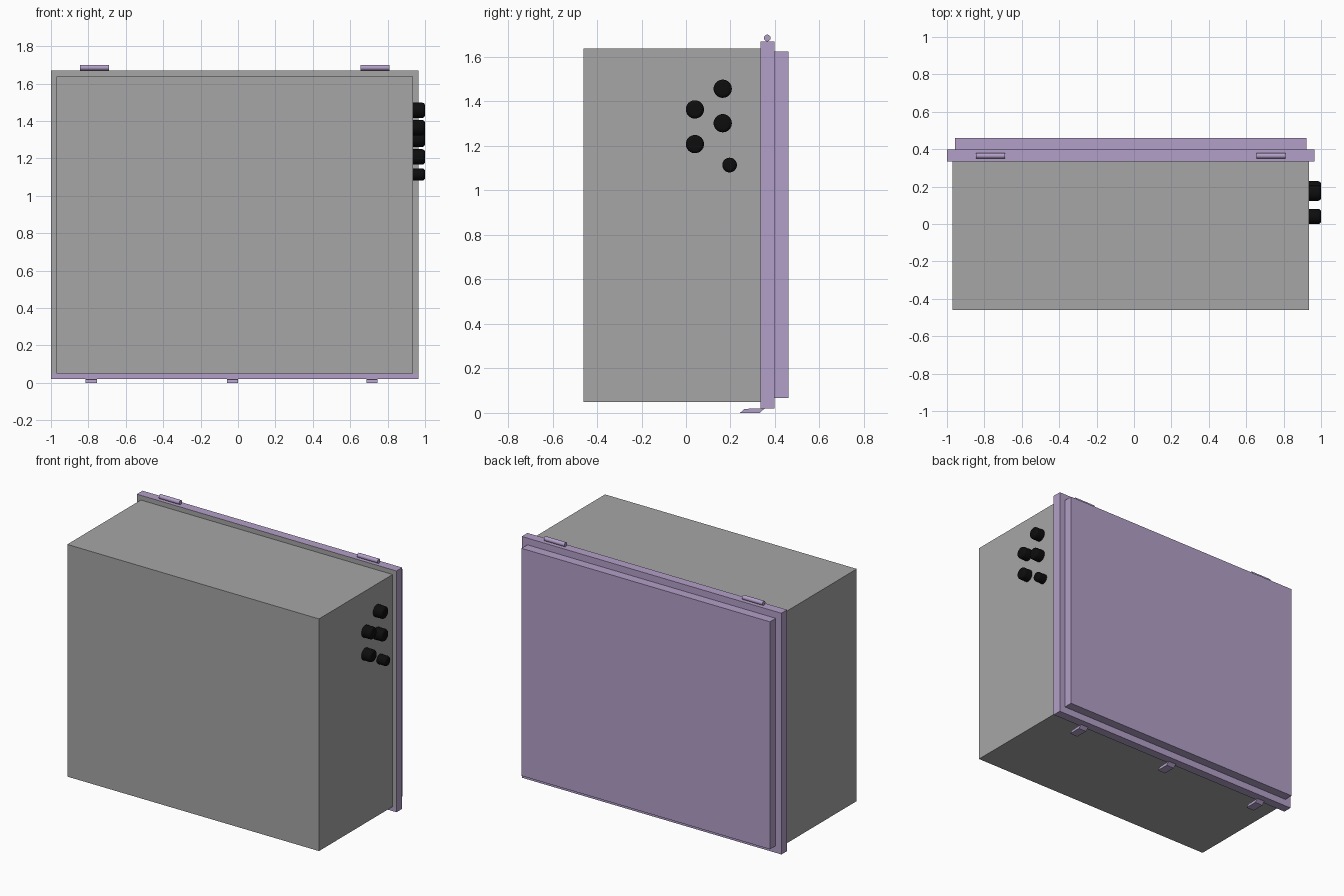
import bpy, bmesh, math
from mathutils import Matrix

if "Cube" in bpy.data.objects:
    bpy.data.objects.remove(bpy.data.objects["Cube"])


def material(name, rgb):
    m = bpy.data.materials.new(name)
    m.diffuse_color = (*rgb, 1)
    m.use_nodes = True
    m.node_tree.nodes["Principled BSDF"].inputs["Base Color"].default_value = m.diffuse_color
    return m


GREY = material("grey metal", (0.38, 0.38, 0.38))
LILAC = material("lilac metal", (0.45, 0.35, 0.58))
BLACK = material("black rubber", (0.004, 0.004, 0.004))


def finish(bm, name, *mats):
    bmesh.ops.recalc_face_normals(bm, faces=bm.faces)
    me = bpy.data.meshes.new(name)
    bm.to_mesh(me)
    bm.free()
    for m in mats:
        me.materials.append(m)
    ob = bpy.data.objects.new(name, me)
    bpy.context.collection.objects.link(ob)
    return ob


def box_mesh(x, y, z):
    bm = bmesh.new()
    bmesh.ops.create_cube(bm, size=1)
    for v in bm.verts:
        v.co = [(r[0] + r[1]) / 2 + c * (r[1] - r[0]) for r, c in zip((x, y, z), v.co)]
    return bm


def x_cylinder(name, x0, x1, y, z, r, mat, bevel=0.0):
    bm = bmesh.new()
    mtx = Matrix.Translation(((x0 + x1) / 2, y, z)) @ Matrix.Rotation(math.pi / 2, 4, 'Y')
    bmesh.ops.create_cone(bm, cap_ends=True, segments=32, radius1=r, radius2=r,
                          depth=x1 - x0, matrix=mtx)
    if bevel:
        rim = [e for e in bm.edges if all(v.co.x > x1 - 1e-4 for v in e.verts)]
        bmesh.ops.bevel(bm, geom=rim, offset=bevel, segments=4, profile=0.5, affect='EDGES')
    for f in bm.faces:
        f.smooth = abs(f.normal.x) < 0.99
    ob = finish(bm, name, mat)
    bpy.ops.object.select_all(action='DESELECT')
    ob.select_set(True)
    bpy.context.view_layer.objects.active = ob
    bpy.ops.object.shade_smooth_by_angle()


# Cabinet body
finish(box_mesh((-0.97, 0.935), (-0.46, 0.336), (0.05, 1.638)), "cabinet_body", GREY)

# Flange: front side grey above the sill, lilac elsewhere
bm = box_mesh((-1.0, 0.965), (0.335, 0.397), (0.02, 1.67))
bmesh.ops.bisect_plane(bm, geom=bm.verts[:] + bm.edges[:] + bm.faces[:],
                       plane_co=(0, 0, 0.05), plane_no=(0, 0, 1))
bm.normal_update()
for f in bm.faces:
    f.material_index = int(f.normal.y < -0.9 and f.calc_center_median().z > 0.05)
finish(bm, "flange", LILAC, GREY)

# Door panel on the back
finish(box_mesh((-0.957, 0.922), (0.396, 0.46), (0.068, 1.624)), "door_panel", LILAC)

# Hinge barrels on top
for i, x in enumerate((-0.845, 0.655)):
    x_cylinder(f"hinge_{i + 1}", x, x + 0.155, 0.365, 1.685, 0.015, LILAC)

# Latch tabs underneath, a slanted profile extruded along x
PROFILE = [(0.243, 0.0), (0.262, 0.018), (0.355, 0.021), (0.335, 0.004), (0.333, 0.0)]
for i, x in enumerate((-0.785, -0.03, 0.717)):
    bm = bmesh.new()
    face = bm.faces.new([bm.verts.new((x - 0.03, y, z)) for y, z in PROFILE])
    ext = bmesh.ops.extrude_face_region(bm, geom=[face])["geom"]
    for v in ext:
        if isinstance(v, bmesh.types.BMVert):
            v.co.x += 0.06
    finish(bm, f"latch_tab_{i + 1}", LILAC)

# Cable glands on the right side
GLANDS = [(0.165, 1.457, 0.041), (0.04, 1.364, 0.041), (0.165, 1.302, 0.041),
          (0.04, 1.208, 0.041), (0.196, 1.114, 0.033)]
for i, (y, z, r) in enumerate(GLANDS):
    x_cylinder(f"cable_gland_{i + 1}", 0.93, 1.0, y, z, r, BLACK, bevel=0.016)
